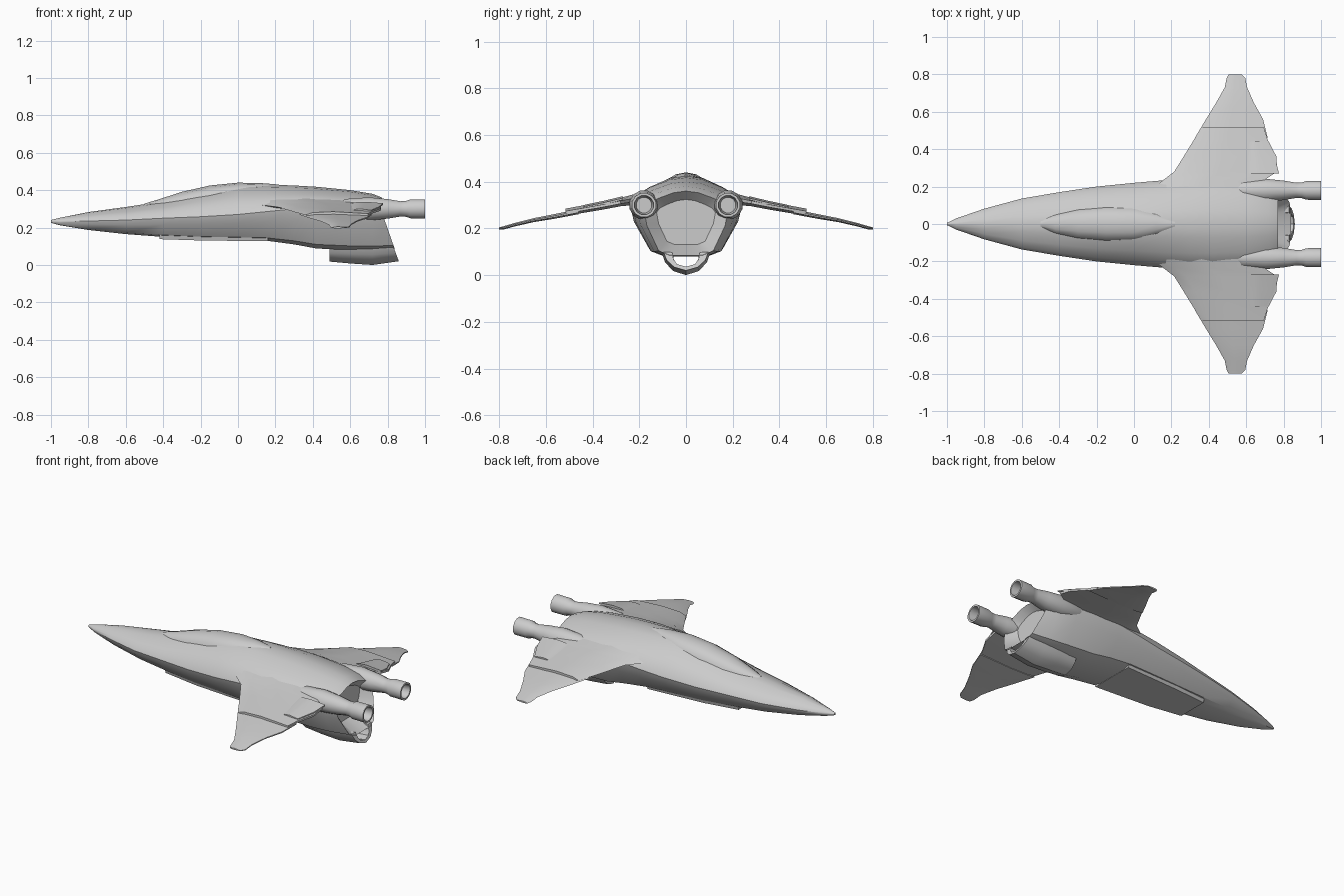
import bpy, bmesh, math

if "Cube" in bpy.data.objects:
    bpy.data.objects.remove(bpy.data.objects["Cube"])


def loft(name, rings, mirror=False, angle=35):
    """Skin a list of equal-length point rings and cap both ends."""
    bm = bmesh.new()
    vs = [[bm.verts.new(p) for p in r] for r in rings]
    n = len(vs[0])
    for a, b in zip(vs, vs[1:]):
        for i in range(n):
            j = (i + 1) % n
            bm.faces.new((a[i], a[j], b[j], b[i]))
    bm.faces.new(vs[0])
    bm.faces.new(vs[-1])
    bmesh.ops.recalc_face_normals(bm, faces=bm.faces)
    me = bpy.data.meshes.new(name)
    bm.to_mesh(me)
    bm.free()
    ob = bpy.data.objects.new(name, me)
    bpy.context.collection.objects.link(ob)
    if mirror:
        m = ob.modifiers.new("mirror", "MIRROR")
        m.use_axis = (False, True, False)
    bpy.ops.object.select_all(action="DESELECT")
    ob.select_set(True)
    bpy.context.view_layer.objects.active = ob
    bpy.ops.object.shade_smooth_by_angle(angle=math.radians(angle))
    return ob


def both_sides(half):
    """Mirror a half section (first and last points on the centre line)."""
    return half + [(x, -y, z) for x, y, z in half[-2:0:-1]]


def hull_ring(x, w, t, m, b):
    """Hull section: half width, top, widest height, bottom."""
    u, d = t - m, m - b
    half = [(0, t), (.3 * w, t - .09 * u), (.65 * w, t - .38 * u),
            (.9 * w, m + .32 * u), (w, m), (.93 * w, m - .35 * d),
            (.65 * w, b + .1 * d), (.4 * w, b), (0, b)]
    return both_sides([(x, y, z) for y, z in half])


# Fuselage: needle nose, broad flat-bottomed rear
stations = [
    (-1.0, .006, .24, .233, .225), (-.95, .03, .253, .232, .212),
    (-.8, .082, .283, .235, .187), (-.6, .136, .31, .24, .165),
    (-.4, .17, .34, .25, .15), (-.2, .2, .388, .258, .14),
    (0, .22, .428, .27, .135), (.15, .233, .43, .285, .13),
    (.3, .24, .425, .3, .11), (.42, .24, .418, .305, .088),
    (.6, .23, .4, .3, .08), (.72, .21, .38, .29, .08)]
rings = [hull_ring(*s) for s in stations]
# Raked tail with a hollow rear face
tail = [(x + .07 * max(0, (.28 - z) / .2), y, z)
        for x, y, z in hull_ring(.77, .18, .36, .28, .085)]
hollow = [(.73, y * .7, .24 + (z - .24) * .7) for x, y, z in tail]
loft("fuselage", rings + [tail, hollow])

# Canopy blister along the spine
canopy = []
for x, w, t, b in [(-.5, .02, .328, .31), (-.42, .055, .352, .31),
                   (-.3, .08, .391, .33), (-.15, .092, .425, .36),
                   (0, .09, .44, .38), (.12, .06, .438, .4), (.22, .02, .43, .41)]:
    h = t - b
    canopy.append(both_sides([(x, 0, t), (x, .5 * w, t - .15 * h),
                              (x, .88 * w, t - .5 * h), (x, w, b), (x, 0, b)]))
loft("canopy", canopy, angle=50)

# Belly panel with a small step at its front
loft("belly_panel", [both_sides([(x, 0, .2), (x, w * 1.15, .19), (x, w, z), (x, 0, z)])
                     for x, w, z in [(-.42, .095, .138), (-.2, .12, .131), (.16, .14, .127)]])


def wing_ring(y, le, te, z, th):
    """Thin wing section from leading to trailing edge."""
    c = te - le
    return [(le, y, z - .1 * th), (le + .12 * c, y, z + .35 * th),
            (le + .45 * c, y, z + .5 * th), (te, y, z + .15 * th),
            (te, y, z - .2 * th), (le + .45 * c, y, z - .5 * th),
            (le + .12 * c, y, z - .4 * th)]


# Wings: inner panel overlapping a thinner drooping outer panel
loft("inner_wing", [wing_ring(*s) for s in [
    (.14, .05, .66, .335, .07), (.23, .15, .69, .322, .045),
    (.28, .215, .765, .313, .036), (.36, .265, .762, .297, .034),
    (.45, .32, .715, .281, .032), (.515, .36, .695, .27, .03)]], mirror=True)
loft("outer_wing", [wing_ring(*s) for s in [
    (.46, .325, .715, .272, .022), (.56, .385, .69, .252, .02),
    (.65, .44, .64, .236, .017), (.73, .485, .605, .217, .015),
    (.78, .495, .595, .203, .014), (.8, .505, .575, .2, .01)]], mirror=True)
# Raised flap along the trailing edge
loft("wing_flap", [wing_ring(*s) for s in [
    (.27, .6, .775, .327, .022), (.35, .6, .755, .308, .022),
    (.44, .61, .71, .29, .02)]], mirror=True)

# Twin engine tubes with flared, open ends
profile = [(.48, .02), (.58, .055), (.7, .064), (.8, .054), (.87, .042),
           (.9, .044), (.92, .052), (1.0, .053), (1.0, .042), (.93, .034)]
loft("engine_tube", [[(x, .18 + r * math.cos(a), .3 + r * math.sin(a))
                      for a in [math.tau * (i + .5) / 12 for i in range(12)]]
                     for x, r in profile], mirror=True)

# Open U-shaped scoop slung below the tail
outer = [(.105, .1), (.09, .055), (.055, .018), (0, 0)]
inner = [(0, .02), (.042, .034), (.058, .06), (.065, .1)]
scoop = []
for x, s, lift in [(.49, .9, .018), (.6, 1, .008), (.72, 1, 0), (.86, .92, .02)]:
    f = 1 - lift / .1
    scoop.append([(x - (.03 * z / .1 if x > .8 else 0), y * s, lift + z * f)
                  for y, z in outer + inner])
loft("belly_scoop", scoop, mirror=True)
